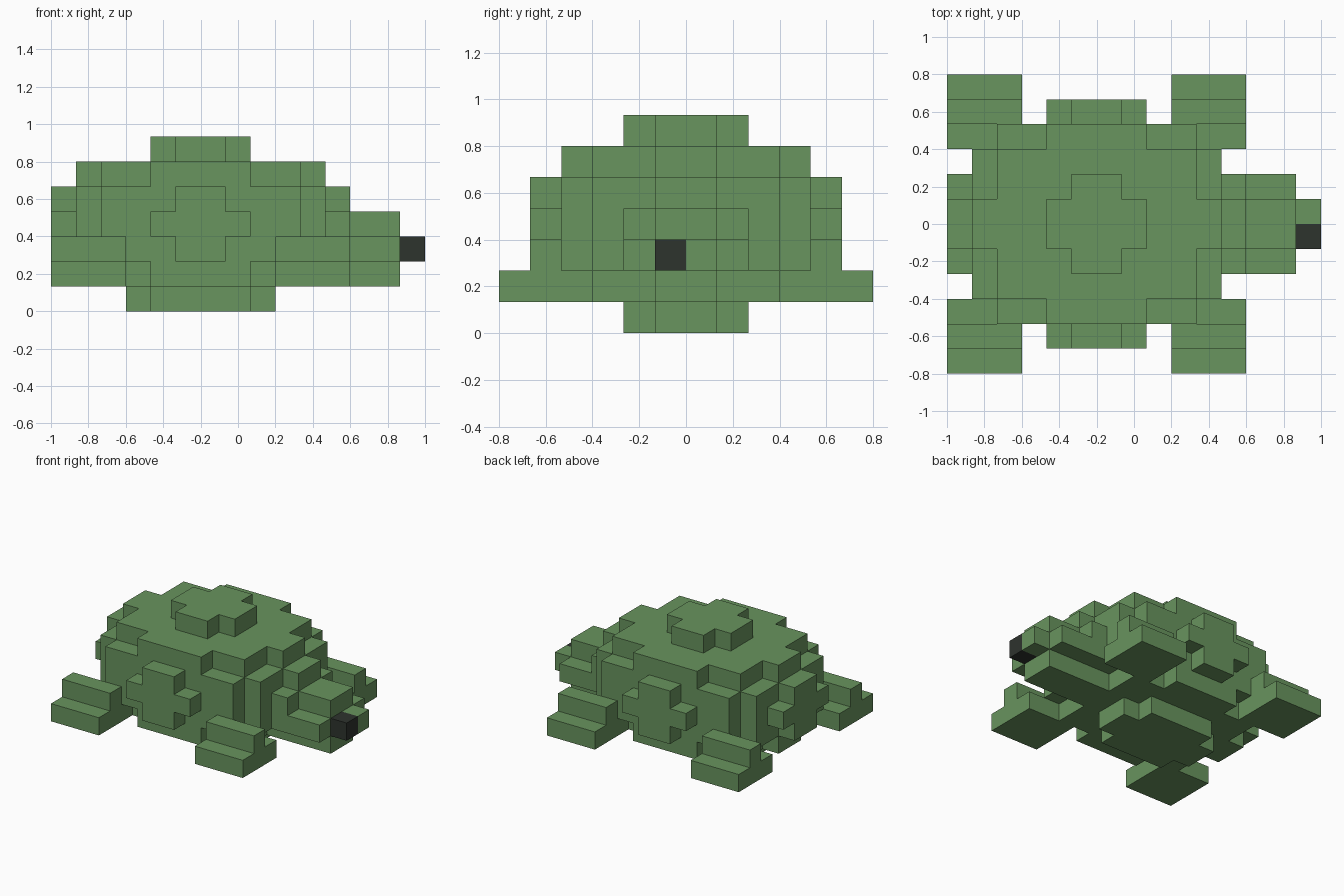
import bpy, bmesh, math
from mathutils import Vector

cube = bpy.data.objects.get("Cube")
if cube:
    bpy.data.objects.remove(cube, do_unlink=True)

U = 2 / 15                        # edge of one block
ORIGIN = Vector((-1, -0.8, 0))    # corner of the block grid


def material(name, rgb):
    m = bpy.data.materials.new(name)
    m.use_nodes = True
    m.diffuse_color = (*rgb, 1)
    bsdf = m.node_tree.nodes["Principled BSDF"]
    bsdf.inputs["Base Color"].default_value = (*rgb, 1)
    bsdf.inputs["Roughness"].default_value = 0.8
    return m


GREEN = material("leaf green", (0.14, 0.297, 0.112))
DARK = material("charcoal", (0.027, 0.033, 0.027))


def block_part(name, mat, boxes):
    """Fuse boxes (x0, x1, y0, y1, z0, z1 in block units) into one clean skin."""
    cells = {(x, y, z) for x0, x1, y0, y1, z0, z1 in boxes
             for x in range(x0, x1) for y in range(y0, y1) for z in range(z0, z1)}
    bm = bmesh.new()
    verts = {}

    def vert(p):
        key = tuple(p)
        if key not in verts:
            verts[key] = bm.verts.new(ORIGIN + Vector(key) * U)
        return verts[key]

    for cell in cells:
        for axis in range(3):
            for side in (0, 1):
                near = list(cell)
                near[axis] += 2 * side - 1
                if tuple(near) in cells:
                    continue
                # Outer face of this block, wound to point outward
                loop = []
                for a, b in ((0, 0), (1, 0), (1, 1), (0, 1)):
                    p = list(cell)
                    p[axis] += side
                    p[(axis + 1) % 3] += a
                    p[(axis + 2) % 3] += b
                    loop.append(vert(p))
                bm.faces.new(loop if side else loop[::-1])
    bmesh.ops.dissolve_limit(bm, angle_limit=math.radians(1),
                             verts=bm.verts[:], edges=bm.edges[:])
    mesh = bpy.data.meshes.new(name)
    bm.to_mesh(mesh)
    bm.free()
    mesh.materials.append(mat)
    obj = bpy.data.objects.new(name, mesh)
    bpy.context.collection.objects.link(obj)
    return obj


# Shell: main drum, stepped layers above and below, plus-shaped bosses
shell = [(1, 11, 3, 9, 2, 5), (2, 10, 2, 10, 2, 5)]
for z in (1, 5):
    shell += [(2, 10, 3, 9, z, z + 1), (4, 8, 2, 10, z, z + 1), (1, 11, 5, 7, z, z + 1)]
shell += [(4, 8, 5, 7, 6, 7), (5, 7, 4, 8, 6, 7)]      # top boss
shell += [(4, 8, 4, 8, 0, 1), (3, 9, 5, 7, 0, 1)]      # belly plate
for y in (1, 10):                                      # side bosses
    shell += [(5, 7, y, y + 1, 2, 5), (4, 8, y, y + 1, 3, 4)]
for x in (0, 11):                                      # end bosses
    shell += [(x, x + 1, 5, 7, 2, 5), (x, x + 1, 4, 8, 3, 4)]
block_part("shell", GREEN, shell)

# Head with a plus-shaped section, and the two-tone nose blocks
block_part("head", GREEN, [(11, 14, 5, 7, 1, 4), (11, 14, 4, 8, 2, 3)])
block_part("nose_plain", GREEN, [(14, 15, 6, 7, 2, 3)])
block_part("nose_dark", DARK, [(14, 15, 5, 6, 2, 3)])

# Flippers: flat pad with a raised ridge
for end, x in (("rear", 0), ("front", 9)):
    for side, pad, ridge in (("right", 0, 1), ("left", 9, 10)):
        block_part(f"{end}_{side}_flipper", GREEN,
                   [(x, x + 3, pad, pad + 3, 1, 2), (x, x + 3, ridge, ridge + 1, 2, 3)])
